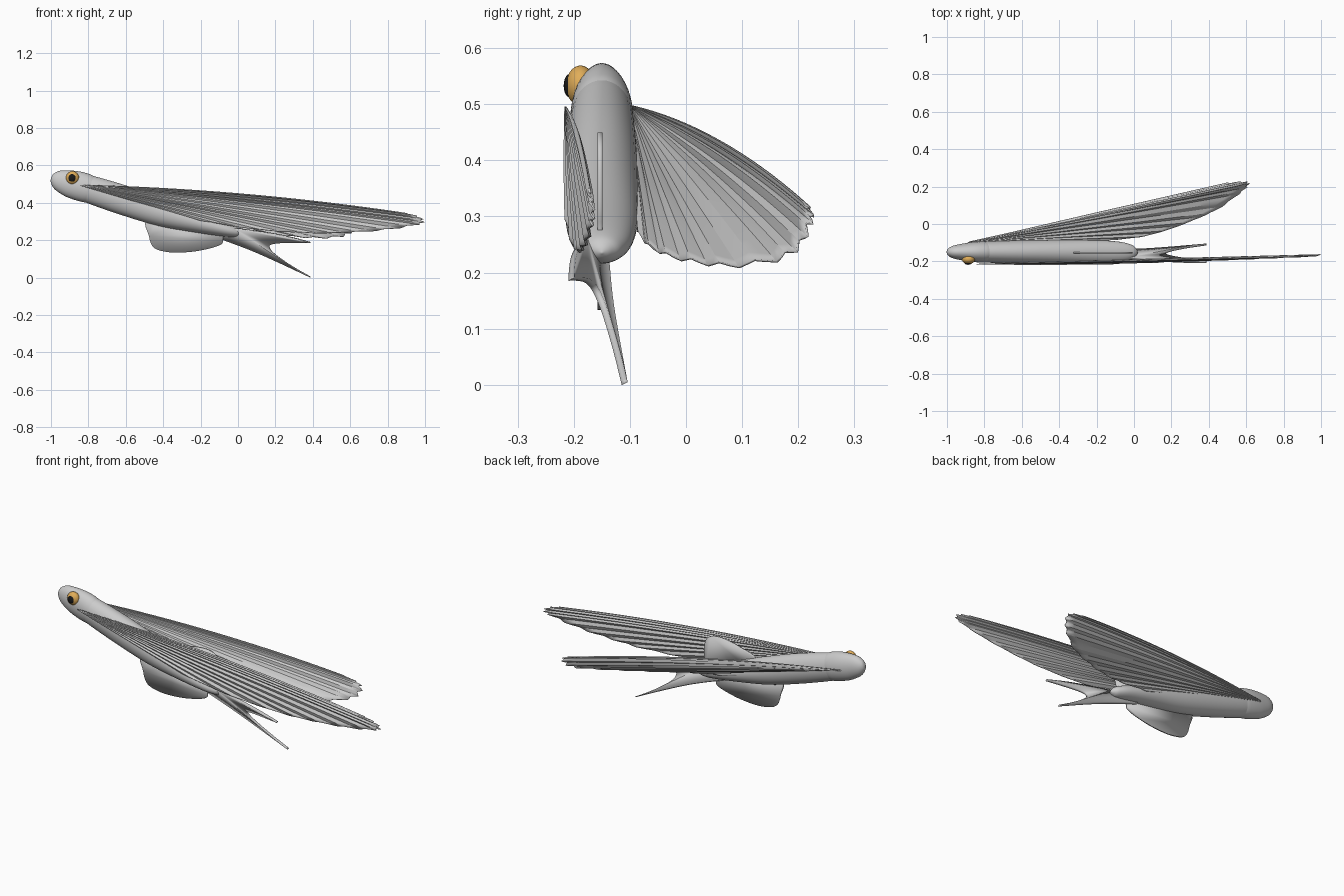
import bpy, bmesh, math
from mathutils import Vector as V

if "Cube" in bpy.data.objects:
    bpy.data.objects.remove(bpy.data.objects["Cube"])

YC = -0.15  # centre plane of the body


def spline(pts, n, closed=False):
    """Catmull-Rom samples through the points."""
    p = [V(q) for q in pts]
    k, out = len(p), []
    get = lambda i: p[i % k] if closed else p[max(0, min(k - 1, i))]
    for i in range(k if closed else k - 1):
        a, b, c, d = (get(i + j) for j in (-1, 0, 1, 2))
        for j in range(n):
            t = j / n
            out.append(0.5 * (2 * b + (c - a) * t + (2 * a - 5 * b + 4 * c - d) * t * t
                              + (3 * b - a - 3 * c + d) * t ** 3))
    return out if closed else out + [p[-1]]


def add(name, verts, faces, angle=40, thick=0):
    me = bpy.data.meshes.new(name)
    me.from_pydata([tuple(v) for v in verts], [], faces)
    bm = bmesh.new()
    bm.from_mesh(me)
    bmesh.ops.recalc_face_normals(bm, faces=bm.faces)
    bm.to_mesh(me)
    bm.free()
    ob = bpy.data.objects.new(name, me)
    bpy.context.collection.objects.link(ob)
    if thick:
        m = ob.modifiers.new("thickness", "SOLIDIFY")
        m.thickness, m.offset = thick, 0
    smooth(ob, angle)
    return ob


def smooth(ob, angle):
    bpy.ops.object.select_all(action="DESELECT")
    ob.select_set(True)
    bpy.context.view_layer.objects.active = ob
    bpy.ops.object.shade_smooth_by_angle(angle=math.radians(angle))


def loft(name, secs, seg=40):
    """Elliptical sections (x, z, half height, half width) tilted to the body axis."""
    rows = [(a[0], a[1], b[0], b[1]) for a, b in
            zip(spline([(s[0], s[1], 0) for s in secs], 5),
                spline([(s[2], s[3], 0) for s in secs], 5))]
    verts, faces = [], []
    for x, z, h, w in rows:
        for i in range(seg):
            a = math.tau * i / seg
            u = h * math.sin(a)
            verts.append((x + .29 * u, YC + w * math.cos(a), z + .957 * u))
    for r in range(len(rows) - 1):
        for i in range(seg):
            j = (i + 1) % seg
            faces.append((r * seg + i, r * seg + j, (r + 1) * seg + j, (r + 1) * seg + i))
    faces.append(tuple(range(seg)))
    faces.append(tuple(range(len(verts) - seg, len(verts))))
    return add(name, verts, faces)


def blade(name, outline, y_of, thick):
    pts = [(x, y_of(x, z), z) for x, z in outline]
    return add(name, pts, [tuple(range(len(pts)))], thick=thick)


def wing(name, root, margin, rays=11, sub=4, nt=24):
    """Pleated fan from the root to a curved margin with a scalloped edge."""
    root = V(root)
    edge = spline(margin, 12)
    ns = rays * sub
    normal = (edge[0] - root).cross(edge[-1] - root).normalized()
    verts, faces = [], []
    for i in range(ns + 1):
        s = i / ns
        f = s * (len(edge) - 1)
        k = min(int(f), len(edge) - 2)
        m = edge[k].lerp(edge[k + 1], f - k)
        wave = abs((i % sub) / sub * 2 - 1)          # 1 on a ray, 0 between rays
        m = root.lerp(m, .988 + .014 * wave)
        for j in range(nt + 1):
            t = .012 + .988 * j / nt
            p = root.lerp(m, t)
            p.z += .028 * 4 * t * (1 - t) * max(0, 1 - 1.6 * s)
            verts.append(p + normal * (wave - .5) * .007 * min(1, t * 2))
    for i in range(ns):
        for j in range(nt):
            a = i * (nt + 1) + j
            faces.append((a, a + 1, a + nt + 2, a + nt + 1))
    return add(name, verts, faces, 25, .004)


def ball(name, loc, scale, color):
    bpy.ops.mesh.primitive_uv_sphere_add(segments=32, ring_count=16, radius=1, location=loc)
    ob = bpy.context.object
    ob.name, ob.scale = name, scale
    mat = bpy.data.materials.new(name)
    mat.diffuse_color = color
    mat.use_nodes = True
    mat.node_tree.nodes["Principled BSDF"].inputs["Base Color"].default_value = mat.diffuse_color
    ob.data.materials.append(mat)
    smooth(ob, 60)


# Body and head
loft("body", [(-.84, .487, .066, .048), (-.79, .471, .074, .056), (-.6, .41, .079, .063),
              (-.4, .345, .073, .066), (-.2, .29, .053, .064), (-.07, .257, .038, .054),
              (-.01, .242, .027, .037), (.012, .237, .014, .018), (.02, .235, .001, .001)])
loft("head", [(-1, .533, .001, .001), (-.993, .531, .025, .018), (-.965, .522, .052, .034),
              (-.91, .505, .07, .046), (-.86, .492, .077, .053), (-.815, .479, .077, .056),
              (-.79, .471, .073, .055)])

# Eye
ball("eye", (-.885, -.188, .533), (.035, .026, .036), (.75, .42, .1, 1))
ball("pupil", (-.887, -.207, .533), (.02, .011, .021), (.01, .01, .01, 1))

# Forked tail, leaning sideways about the body axis
lower = spline([(-.14, .225, 0), (.05, .155, 0), (.2, .09, 0), (.388, .002, 0)], 6)
fork = spline([(.388, .002, 0), (.28, .065, 0), (.19, .13, 0), (.168, .168, 0),
               (.2, .184, 0), (.29, .188, 0), (.387, .188, 0)], 6)
upper = spline([(.387, .188, 0), (.3, .211, 0), (.2, .233, 0), (.05, .255, 0), (-.14, .28, 0)], 6)
blade("tail_fin", [(p.x, p.y) for p in lower + fork[1:] + upper[1:]],
      lambda x, z: -.205 + (.305 - z - .3 * x) * .513, .012)

# Dorsal and belly fins
flat = lambda x, z: YC - .003
dorsal = [(-.32, .38), (-.22, .43), (-.1, .45), (-.03, .43), (-.008, .37), (-.015, .29), (-.06, .26)]
belly = [(-.48, .31), (-.477, .225), (-.45, .16), (-.38, .137), (-.3, .134), (-.2, .145),
         (-.1, .172), (-.08, .2), (-.1, .245), (-.25, .3)]
for nm, pts in (("dorsal_fin", dorsal), ("belly_fin", belly)):
    blade(nm, [(p.x, p.y) for p in spline([(x, z, 0) for x, z in pts], 6, True)], flat, .009)

# Wing-like side fins
wing("near_wing", (-.85, -.215, .495),
     [(.9, -.173, .344), (.97, -.168, .325), (.996, -.167, .3), (.96, -.17, .282),
      (.8, -.177, .256), (.6, -.186, .241), (.4, -.193, .237), (.1, -.204, .257),
      (-.2, -.214, .305)])
wing("far_wing", (-.9, -.1, .497),
     [(.5, .219, .318), (.58, .226, .3), (.613, .22, .283), (.61, .203, .248),
      (.57, .165, .224), (.46, .085, .212), (.32, .02, .218), (.17, -.035, .231),
      (.03, -.07, .25), (-.15, -.087, .275)])
